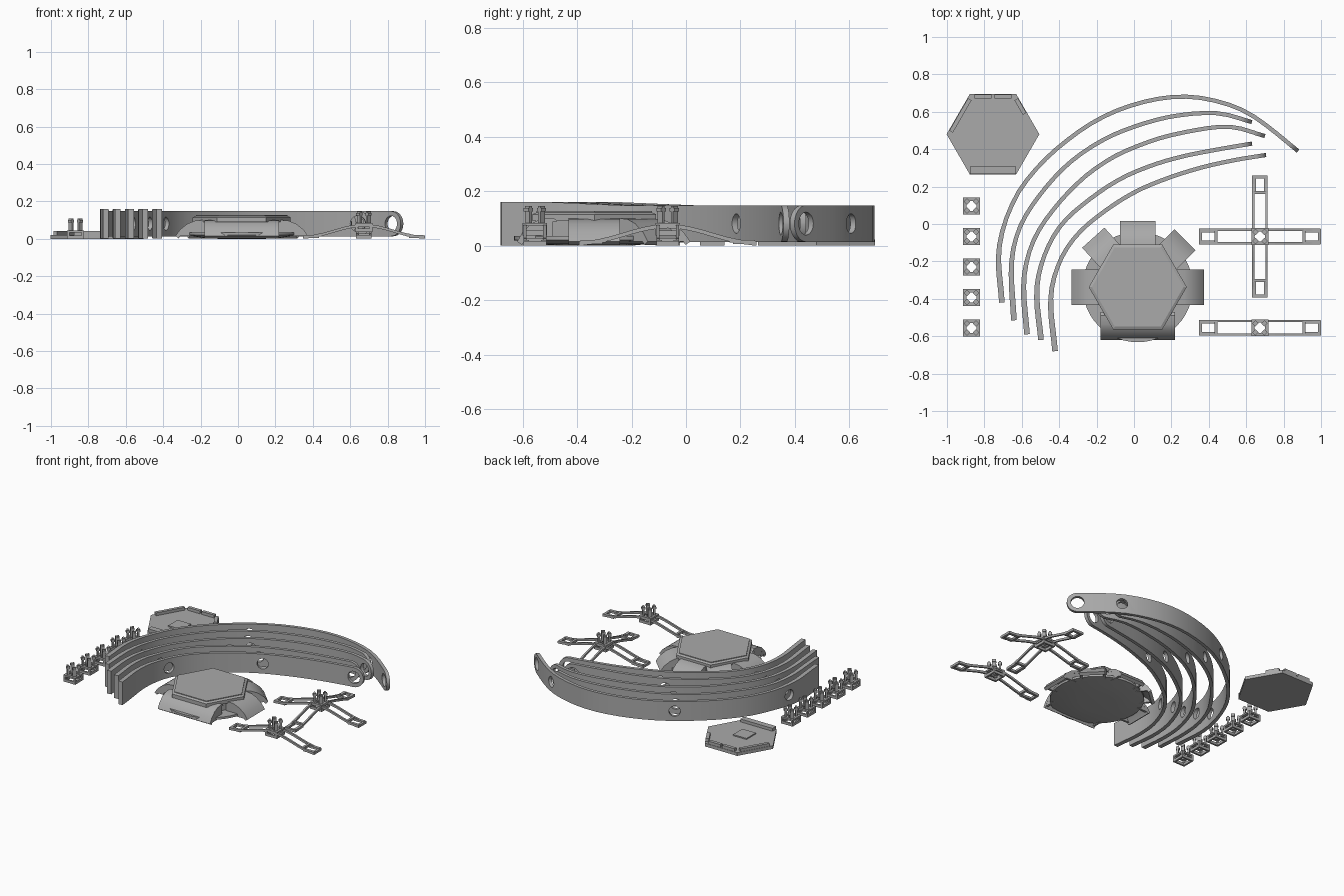
import bpy, bmesh, math
from mathutils import Matrix, Vector
from mathutils.geometry import interpolate_bezier

cube = bpy.data.objects.get("Cube")
if cube:
    bpy.data.objects.remove(cube)

grey = bpy.data.materials.new("plain grey")
grey.use_nodes = True
colour = (0.4, 0.4, 0.4, 1)
grey.diffuse_color = colour
grey.node_tree.nodes["Principled BSDF"].inputs["Base Color"].default_value = colour

UPRIGHT = Matrix.Rotation(math.pi / 2, 4, 'X')


def turn(angle):
    return Matrix.Rotation(math.radians(angle), 4, 'Z')


def slab(bm, outline, low, high, place=Matrix()):
    """Extrude a flat outline between two heights."""
    bottom = [bm.verts.new(place @ Vector((x, y, low))) for x, y in outline]
    top = [bm.verts.new(place @ Vector((x, y, high))) for x, y in outline]
    bm.faces.new(bottom[::-1])
    bm.faces.new(top)
    n = len(outline)
    for i in range(n):
        j = (i + 1) % n
        bm.faces.new((bottom[i], bottom[j], top[j], top[i]))


def box(bm, x0, x1, y0, y1, z0, z1, place=Matrix()):
    slab(bm, [(x0, y0), (x1, y0), (x1, y1), (x0, y1)], z0, z1, place)


def stack(bm, sides, levels, place=Matrix()):
    """Closed solid of regular polygons given as (radius, height)."""
    rings = []
    for r, z in levels:
        angles = [2 * math.pi * i / sides for i in range(sides)]
        rings.append([bm.verts.new(place @ Vector((r * math.cos(a), r * math.sin(a), z)))
                      for a in angles])
    bm.faces.new(rings[0][::-1])
    bm.faces.new(rings[-1])
    for a, b in zip(rings, rings[1:]):
        for i in range(sides):
            j = (i + 1) % sides
            bm.faces.new((a[i], a[j], b[j], b[i]))


def make(name, bm, location=(0, 0, 0)):
    bmesh.ops.recalc_face_normals(bm, faces=bm.faces)
    mesh = bpy.data.meshes.new(name)
    bm.to_mesh(mesh)
    bm.free()
    mesh.materials.append(grey)
    ob = bpy.data.objects.new(name, mesh)
    ob.location = location
    bpy.context.collection.objects.link(ob)
    return ob


def smooth(ob):
    bpy.ops.object.select_all(action='DESELECT')
    ob.select_set(True)
    bpy.context.view_layer.objects.active = ob
    bpy.ops.object.shade_smooth_by_angle(angle=math.radians(30))


# Curved bands: plan paths from the straight tail to the rounded tip
paths = [
    [(-.706, -.42), (-.722, -.13), (-.64, .13), (-.5, .32), (-.315, .48), (-.155, .578),
     (.005, .64), (.166, .675), (.3, .68), (.43, .66), (.567, .615), (.684, .545), (.877, .39)],
    [(-.642, -.515), (-.655, -.21), (-.61, -.016), (-.5, .16), (-.342, .33), (-.155, .455),
     (.03, .53), (.22, .578), (.45, .592), (.63, .545)],
    [(-.572, -.59), (-.59, -.31), (-.545, -.107), (-.45, .053), (-.289, .23), (-.128, .348),
     (.032, .422), (.22, .48), (.508, .52), (.7, .47)],
    [(-.497, -.62), (-.52, -.35), (-.476, -.16), (-.385, 0), (-.235, .134), (-.075, .24),
     (.086, .31), (.246, .358), (.433, .396), (.631, .43)],
    [(-.422, -.68), (-.445, -.39), (-.396, -.198), (-.3, -.053), (-.155, .07), (.005, .171),
     (.166, .24), (.353, .3), (.54, .342), (.706, .369)],
]
MID, HALF = .081, .067


def band(name, path, hole_steps):
    pts = [Vector((x, y, 0)) for x, y in path]
    n = len(pts)
    tan = [(pts[min(i + 1, n - 1)] - pts[max(i - 1, 0)]).normalized() for i in range(n)]
    tan[0] = (pts[1] - pts[0]).normalized()
    line = [pts[0]]
    for i in range(n - 1):
        d = (pts[i + 1] - pts[i]).length / 3
        line += interpolate_bezier(pts[i], pts[i] + tan[i] * d,
                                   pts[i + 1] - tan[i + 1] * d, pts[i + 1], 6)[1:]
    dist = [0]
    for a, b in zip(line, line[1:]):
        dist.append(dist[-1] + (b - a).length)
    total = dist[-1]

    def at(s):
        k = max(i for i in range(len(line) - 1) if dist[i] <= s or i == 0)
        way = (line[k + 1] - line[k]).normalized()
        return line[k] + way * (s - dist[k]), way

    # Body: tall tail, even middle, half-round tip
    straight = total - HALF
    stations = [straight * i / 30 for i in range(31)]
    stations += [straight + HALF * math.sin(math.pi / 2 * i / 8) for i in range(1, 9)]
    bm = bmesh.new()
    rings = []
    for s in stations:
        p, way = at(s)
        side = Vector((-way.y, way.x, 0))
        tail = min(1, max(0, (.45 - s) / .3))
        half = HALF + .013 * tail
        if s > straight:
            half = max(.002, math.sqrt(max(0, HALF ** 2 - (s - straight) ** 2)))
        thick = .011 + .004 * tail
        rings.append([bm.verts.new(p + side * thick * a + Vector((0, 0, MID + half * b)))
                      for a, b in ((1, -1), (1, 1), (-1, 1), (-1, -1))])
    for a, b in zip(rings, rings[1:]):
        for i in range(4):
            j = (i + 1) % 4
            bm.faces.new((a[i], a[j], b[j], b[i]))
    bm.faces.new(rings[0])
    bm.faces.new(rings[-1][::-1])
    ob = make(name, bm)

    # Round holes through the band
    cut = bmesh.new()
    for s in hole_steps + [straight]:
        p, way = at(s)
        radius = .042 if s == straight else .036
        place = (Matrix.Translation(p + Vector((0, 0, MID)))
                 @ turn(math.degrees(math.atan2(way.y, way.x))) @ UPRIGHT)
        stack(cut, 24, [(radius, -.04), (radius, .04)], place)
    cutter = make("hole_cutter", cut)
    cutter.hide_render = True
    mod = ob.modifiers.new("holes", 'BOOLEAN')
    mod.operation, mod.object, mod.solver = 'DIFFERENCE', cutter, 'EXACT'
    bpy.context.view_layer.update()
    graph = bpy.context.evaluated_depsgraph_get()
    mesh = bpy.data.meshes.new_from_object(ob.evaluated_get(graph))
    ob.modifiers.clear()
    ob.data = mesh
    bpy.data.objects.remove(cutter)
    smooth(ob)


for i, path in enumerate(paths):
    steps = [.33 + .04 * i, 1.1]
    if i == 0:
        steps.append(2.02)
    band("curved_band_%d" % (i + 1), path, steps)

# Hub: shallow dish, hexagonal cap and sloping sleeves around it
HUB = (.02, -.337, 0)
bm = bmesh.new()
stack(bm, 48, [(.12, 0), (.21, .006), (.295, .02), (.295, .035)])
smooth(make("hub_dish", bm, HUB))
bm = bmesh.new()
stack(bm, 6, [(.235, .03), (.235, .09), (.262, .09), (.262, .115), (.245, .122),
              (.245, .127)])
make("hub_cap", bm, HUB)
bm = bmesh.new()
for angle, reach, width in ((0, .355, .19), (45, .358, .16), (90, .353, .19),
                            (132, .355, .16), (180, .355, .19), (270, .283, .4)):
    k = reach / .355
    top = [(.19 * k, .102), (.25 * k, .097), (.29 * k, .081), (.33 * k, .05), (reach, .015)]
    under = [(x - .018, z - .012) for x, z in top[::-1]]
    place = turn(angle) @ UPRIGHT
    slab(bm, top + under, -width / 2, width / 2, place)
    for side in (-1, 1):
        edge = side * (width / 2 - .008)
        slab(bm, top + [(.19 * k, .015)], edge - .0075, edge + .0075, place)
smooth(make("hub_sleeves", bm, HUB))

# Hexagonal lid with rim ridges and a raised square
bm = bmesh.new()
stack(bm, 6, [(.248, 0), (.248, .022)])
box(bm, -.123, .123, -.212, -.172, .022, .042)
box(bm, -.06, .043, -.08, .022, .022, .03)
for angle, spans in ((90, ((-.1, -.007), (.007, .1))), (150, ((-.1, .1),)),
                     (30, ((.01, .1),))):
    for a, b in spans:
        box(bm, .19, .212, a, b, .022, .042, turn(angle))
make("hexagon_lid", bm, (-.754, .48, 0))


# Clip: square base frame, pierced plate and four hooked prongs
def clip(bm, lift=0):
    quarter = [(.045, 0), (.045, .045), (0, .045)]
    quarter += [(.028 * math.sin(a), .028 * math.cos(a))
                for a in (math.pi * i / 8 for i in range(5))]
    for i in range(4):
        place = Matrix.Translation((0, 0, lift)) @ turn(90 * i)
        box(bm, .033, .045, -.045, .045, 0, .018, place)
        box(bm, .031, .045, .031, .045, .01, .04, place)
        slab(bm, quarter, .035, .046, place)
        prong = place @ turn(45)
        box(bm, .028, .04, -.012, .012, .04, .108, prong)
        box(bm, .022, .046, -.012, .012, .088, .1, prong)


for i in range(5):
    bm = bmesh.new()
    clip(bm)
    make("small_clip_%d" % (i + 1), bm, (-.869, .096 - .163 * i, 0))


# Arched arm: two rails, end frames and cross bars
def arch(t):
    return .017 + .031 * (1 + math.cos(math.pi * t / .325))


def arm(bm, place):
    ts = [.325 * i / 12 for i in range(-12, 13)]
    rail = [(t, arch(t)) for t in ts] + [(t, arch(t) - .015) for t in ts[::-1]]
    for side in (-1, 1):
        slab(bm, rail, side * .036 - .006, side * .036 + .006, place @ UPRIGHT)
        for t in (.235, .318):
            z = arch(t)
            box(bm, side * t - .008, side * t + .008, -.04, .04, z - .016, z, place)
        for y in (-.032, .032):
            a, b = sorted((side * .24, side * .32))
            box(bm, a, b, y - .01, y + .01, arch(.28) - .014, arch(.28), place)


for name, y, angles in (("cross_bracket", -.067, (0, 90)), ("single_bracket", -.555, (0,))):
    bm = bmesh.new()
    for angle in angles:
        arm(bm, turn(angle))
    clip(bm, .038)
    make(name, bm, (.673, y, 0))
